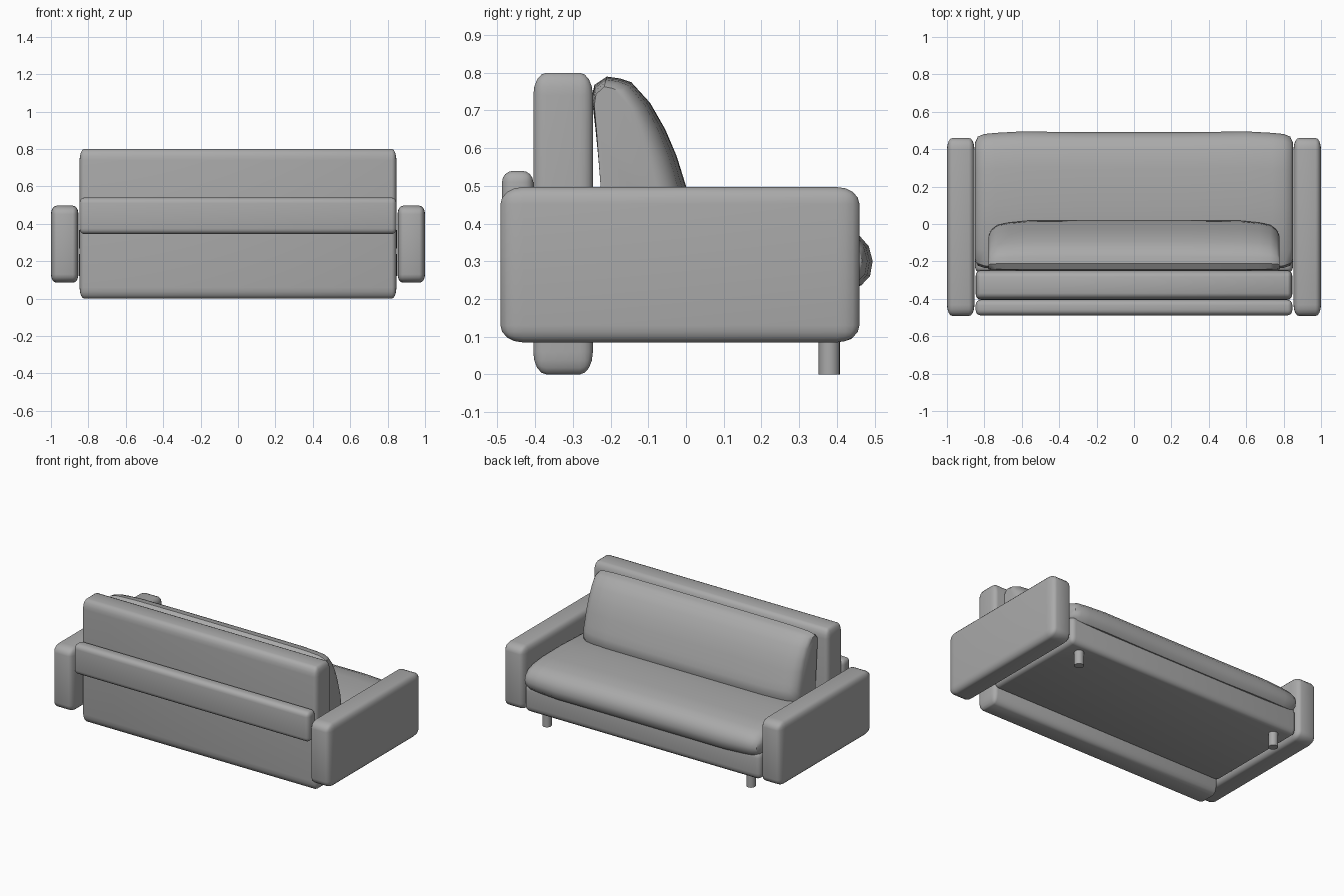
import bpy, bmesh
from mathutils import Vector

cube = bpy.data.objects.get("Cube")
if cube:
    bpy.data.objects.remove(cube)

grey = bpy.data.materials.new("upholstery_grey")
grey.use_nodes = True
grey.diffuse_color = (0.4, 0.4, 0.4, 1)
grey.node_tree.nodes["Principled BSDF"].inputs["Base Color"].default_value = grey.diffuse_color


def finish(name, bm):
    bmesh.ops.recalc_face_normals(bm, faces=bm.faces)
    mesh = bpy.data.meshes.new(name)
    bm.to_mesh(mesh)
    bm.free()
    mesh.materials.append(grey)
    obj = bpy.data.objects.new(name, mesh)
    bpy.context.collection.objects.link(obj)
    bpy.ops.object.select_all(action="DESELECT")
    obj.select_set(True)
    bpy.context.view_layer.objects.active = obj
    bpy.ops.object.shade_smooth_by_angle(angle=0.7)
    return obj


def soft_box(name, low, high, radius):
    """Box whose rounded edges have their own radius along each axis."""
    low, high, radius = Vector(low), Vector(high), Vector(radius)
    size, centre = high - low, (low + high) / 2
    bm = bmesh.new()
    bmesh.ops.create_cube(bm, size=1)
    bmesh.ops.scale(bm, vec=[s / r for s, r in zip(size, radius)], verts=bm.verts)
    bmesh.ops.bevel(bm, geom=bm.edges[:], offset=1, segments=4, profile=0.5, affect="EDGES")
    bmesh.ops.scale(bm, vec=radius, verts=bm.verts)
    bmesh.ops.translate(bm, vec=centre, verts=bm.verts)
    return finish(name, bm)


def cushion(name, profile, centre, stations):
    """Loft a side profile across the width, shrinking it toward both ends."""
    cy, cz = centre
    both = [(-x, a, b) for x, a, b in reversed(stations)] + stations
    bm = bmesh.new()
    rings = [[bm.verts.new((x, cy + (y - cy) * a, cz + (z - cz) * b)) for y, z in profile]
             for x, a, b in both]
    n = len(profile)
    for r, s in zip(rings, rings[1:]):
        for i in range(n):
            j = (i + 1) % n
            bm.faces.new((r[i], r[j], s[j], s[i]))
    bm.faces.new(rings[0])
    bm.faces.new(rings[-1])
    return finish(name, bm)


# Arms and front legs
for side, label in ((1, "left"), (-1, "right")):
    xs = sorted((side * 0.853, side * 1.0))
    soft_box(label + "_arm", (xs[0], -0.492, 0.085), (xs[1], 0.46, 0.497), (0.03, 0.06, 0.045))
    bm = bmesh.new()
    bmesh.ops.create_cone(bm, cap_ends=True, segments=20, radius1=0.028, radius2=0.028, depth=0.14)
    bmesh.ops.translate(bm, vec=(side * 0.735, 0.38, 0.07), verts=bm.verts)
    finish(label + "_leg", bm)

# Back panel, rear bolster and seat base
soft_box("back_panel", (-0.847, -0.405, 0), (0.847, -0.247, 0.8), (0.025, 0.035, 0.06))
soft_box("rear_bolster", (-0.847, -0.488, 0.345), (0.847, -0.405, 0.54), (0.025, 0.03, 0.03))
soft_box("seat_base", (-0.85, -0.26, 0.09), (0.85, 0.455, 0.27), (0.03, 0.03, 0.04))

# Seat cushion
cushion("seat_cushion",
        [(-0.24, 0.24), (-0.247, 0.31), (-0.235, 0.37), (-0.15, 0.4), (0.1, 0.412),
         (0.3, 0.41), (0.4, 0.397), (0.455, 0.375), (0.485, 0.34), (0.495, 0.3),
         (0.488, 0.26), (0.465, 0.235)],
        (0.1, 0.31),
        [(0.3, 0.99, 1), (0.6, 1, 0.98), (0.74, 0.98, 0.93), (0.8, 0.965, 0.88),
         (0.835, 0.93, 0.75), (0.85, 0.85, 0.55)])

# Leaning back cushion
cushion("back_cushion",
        [(-0.21, 0.37), (0.0, 0.37), (0.02, 0.41), (0.014, 0.46), (0.0, 0.5), (-0.025, 0.58),
         (-0.055, 0.65), (-0.095, 0.72), (-0.145, 0.775), (-0.175, 0.785), (-0.21, 0.79),
         (-0.243, 0.768), (-0.25, 0.735), (-0.24, 0.65), (-0.225, 0.5)],
        (-0.23, 0.52),
        [(0.3, 1, 1), (0.57, 0.99, 0.995), (0.67, 0.95, 0.985), (0.73, 0.9, 0.97),
         (0.765, 0.79, 0.94), (0.778, 0.66, 0.9)])
